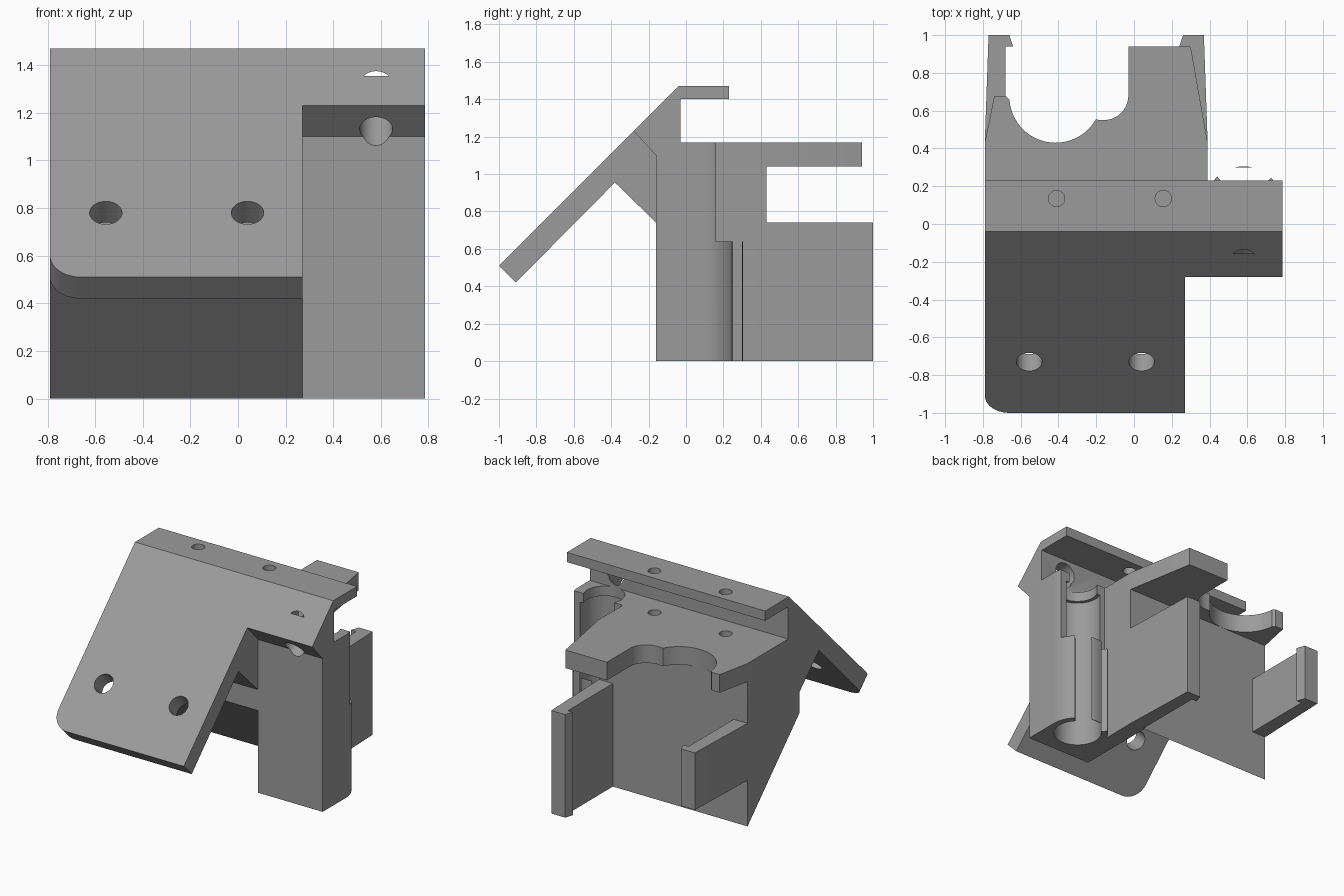
import bpy, bmesh, math
from mathutils import Vector

if "Cube" in bpy.data.objects:
    bpy.data.objects.remove(bpy.data.objects["Cube"])

grey = bpy.data.materials.new("mid grey")
grey.diffuse_color = (0.33, 0.33, 0.33, 1)
grey.use_nodes = True
grey.node_tree.nodes["Principled BSDF"].inputs["Base Color"].default_value = grey.diffuse_color


def prism(name, outline, axis, a, b):
    """Extrude a 2D outline: axis 'X' takes (y, z) points, axis 'Z' takes (x, y)."""
    bm = bmesh.new()
    place = (lambda p: (a, p[0], p[1])) if axis == 'X' else (lambda p: (p[0], p[1], a))
    face = bm.faces.new([bm.verts.new(place(p)) for p in outline])
    move = Vector((b - a, 0, 0)) if axis == 'X' else Vector((0, 0, b - a))
    res = bmesh.ops.extrude_face_region(bm, geom=[face])
    bmesh.ops.translate(bm, vec=move, verts=[v for v in res['geom'] if isinstance(v, bmesh.types.BMVert)])
    bmesh.ops.recalc_face_normals(bm, faces=bm.faces)
    mesh = bpy.data.meshes.new(name)
    bm.to_mesh(mesh)
    bm.free()
    mesh.materials.append(grey)
    ob = bpy.data.objects.new(name, mesh)
    bpy.context.collection.objects.link(ob)
    return ob


def rod(start, end, r, n=40):
    """Round cutter between two points."""
    s, e = Vector(start), Vector(end)
    bpy.ops.mesh.primitive_cylinder_add(vertices=n, radius=r, depth=(e - s).length, location=(s + e) / 2)
    ob = bpy.context.object
    ob.rotation_euler = (e - s).to_track_quat('Z', 'Y').to_euler()
    ob.data.materials.append(grey)
    bpy.context.view_layer.update()
    return ob


def combine(target, other, op):
    mod = target.modifiers.new("join", 'BOOLEAN')
    mod.object, mod.operation, mod.solver = other, op, 'EXACT'
    bpy.context.view_layer.objects.active = target
    bpy.ops.object.modifier_apply(modifier=mod.name)
    bpy.data.objects.remove(other, do_unlink=True)


def arc(cx, cy, r, a0, a1, n):
    return [(cx + r * math.cos(math.radians(a0 + (a1 - a0) * i / n)),
             cy + r * math.sin(math.radians(a0 + (a1 - a0) * i / n))) for i in range(n + 1)]


# main body: sloped plate, brace, block and top tab
tab = [(-.03, 1.40), (.23, 1.40), (.23, 1.47), (-.04, 1.47)]
bracket = prism("mounting_bracket", [(-1, .51), (-.91, .42), (-.38, .955), (-.16, .74), (-.16, .59),
                                     (.43, 0), (.43, 1.17), (-.03, 1.17)] + tab, 'X', -.79, .27)

# rounded lower corner of the plate
bm = bmesh.new()
bm.from_mesh(bracket.data)
corner = [e for e in bm.edges if all(v.co.x < -.7 and v.co.y < -.9 for v in e.verts)]
bmesh.ops.bevel(bm, geom=corner, offset=.13, segments=10, profile=.5, affect='EDGES')
bm.to_mesh(bracket.data)
bm.free()

# short right-hand part of the plate and tab
head = prism("plate_side", [(-.28, 1.23), (-.16, 1.10), (-.16, 1.05), (-.03, 1.05)] + tab, 'X', .27, .785)

# bearing column with rounded back
CX, CY = .58, .10
column = prism("bearing_column", [(.27, -.16), (.785, -.16), (.785, CY)] + arc(CX, CY, .205, 5, 160, 30)
               + [(.39, .43), (.27, .43)], 'Z', 0, 1.17)

# shelf with two round cutouts
shelf = prism("shelf", [(-.79, .35), (-.79, .43), (-.74, .675), (-.675, .675)]
              + arc(-.415, .675, .245, 184, 330, 24) + arc(-.16, .68, .13, 262, 360, 14)
              + [(-.03, .94), (.30, .94), (.39, .43), (.39, .35)], 'Z', 1.04, 1.17)

# clip arms, mirrored about the clip centre line
half = [(.59, .38), (.59, .43), (.57, 1.0), (.46, 1.0), (.44, .94), (.48, .94), (.48, .38)]
arm_right = prism("arm_right", [(-.2 + x, y) for x, y in half], 'Z', 0, .74)
arm_left = prism("arm_left", [(-.2 - x, y) for x, y in half], 'Z', .33, .74)

for part in (column, head, shelf, arm_right, arm_left):
    combine(bracket, part, 'UNION')

# bearing bore, its narrower top, the open mouth and the lowered lips
cuts = [rod((CX, CY, -.1), (CX, CY, 1.10), .16, 48),
        rod((CX, CY, 1.0), (CX, CY, 1.25), .135, 48),
        prism("mouth", [(CX, CY), (CX + .2, CY + .2), (CX - .185, CY + .2)], 'Z', -.1, 1.3),
        prism("lip_step", [(.392, .16), (.9, .16), (.9, .35), (.392, .35)], 'Z', .64, 1.3)]

# holes through the sloped plate
for x in (-.555, .04):
    cuts.append(rod((x, -.83, .88), (x, -.58, .63), .068))
# vertical screw holes through tab and into the block
for x in (-.41, .155):
    cuts.append(rod((x, .135, .75), (x, .135, 1.6), .043))
# angled hole and the pocket it opens into
cuts.append(rod((CX, -.32, 1.0), (CX, -.06, 1.26), .069))
cuts.append(rod((CX, -.155, 1.295), (CX, .02, 1.295), .08))

for cut in cuts:
    combine(bracket, cut, 'DIFFERENCE')

bpy.ops.object.select_all(action='DESELECT')
bracket.select_set(True)
bpy.context.view_layer.objects.active = bracket
bpy.ops.object.shade_smooth_by_angle(angle=math.radians(25))
